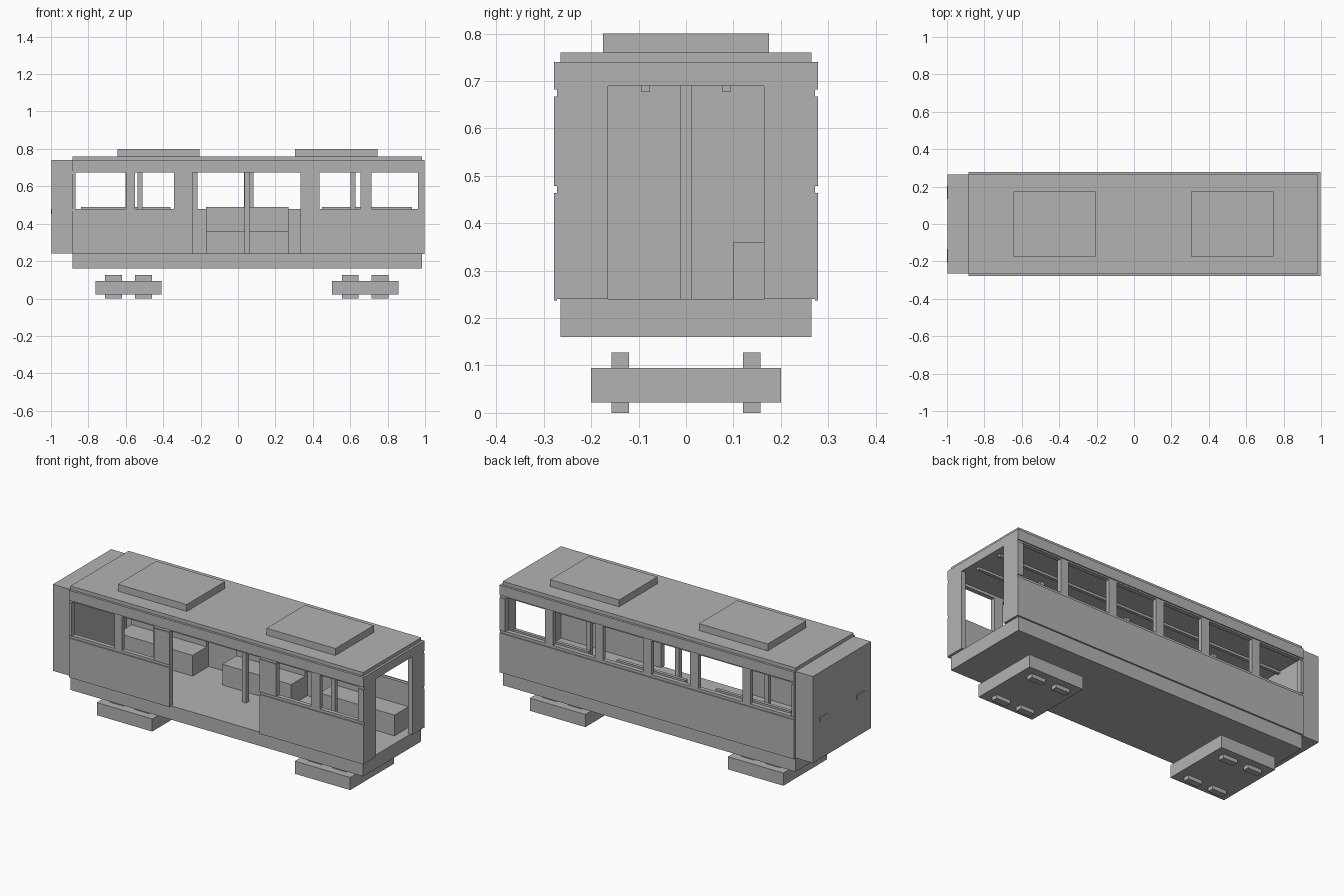
import bpy
import bmesh

old = bpy.data.objects.get("Cube")
if old:
    bpy.data.objects.remove(old, do_unlink=True)

# Single painted grey
grey = bpy.data.materials.new("plain_grey")
grey.use_nodes = True
colour = (0.45, 0.45, 0.45, 1)
grey.diffuse_color = colour
grey.node_tree.nodes["Principled BSDF"].inputs["Base Color"].default_value = colour


def boxes(name, spans):
    """One object made of boxes, each given as x, y and z ranges."""
    bm = bmesh.new()
    for span in spans:
        cube = bmesh.ops.create_cube(bm, size=1)
        for v in cube["verts"]:
            for axis, (low, high) in enumerate(span):
                v.co[axis] = low if v.co[axis] < 0 else high
    mesh = bpy.data.meshes.new(name)
    bm.to_mesh(mesh)
    bm.free()
    mesh.materials.append(grey)
    obj = bpy.data.objects.new(name, mesh)
    bpy.context.collection.objects.link(obj)
    return obj


def around(c, half):
    return (c - half, c + half)


def side(sign, inner, outer):
    return tuple(sorted((sign * inner, sign * outer)))


# Main levels and lengths
REAR, FRONT, END = -0.885, 0.985, 0.998
FLOOR, SILL, HEAD, CEILING, EAVE, ROOF = 0.24, 0.479, 0.674, 0.69, 0.74, 0.76
INNER, SKIN, OUTER = 0.247, 0.272, 0.278
GROOVE = 0.015
DOOR = (-0.243, 0.333)

# Floor, roof and roof units
boxes("chassis_floor", [((REAR, FRONT), (-0.265, 0.265), (0.16, FLOOR))])
boxes("roof", [((REAR, FRONT), (-0.265, 0.265), (CEILING, ROOF))])
boxes("roof_units", [(around(c, 0.22), (-0.175, 0.175), (ROOF, 0.8))
                     for c in (-0.425, 0.525)])

# Closed cab with two lamps
boxes("cab", [((-0.996, REAR), (-0.265, 0.265), (FLOOR, EAVE))])
boxes("cab_lamps", [((-1.0, -0.99), side(s, 0.135, 0.205), (0.452, 0.48))
                    for s in (-1, 1)])


def wall(name, sign, lower, wide, narrow):
    """Side wall: panels below the sill, a header, and window pillars,
    with a shallow groove above and below the window band."""
    core, skin = side(sign, INNER, SKIN), side(sign, SKIN, OUTER)
    spans = [((REAR, END), core, (HEAD, EAVE)),
             ((REAR, END), skin, (HEAD + 0.008, EAVE))]
    for x in lower:
        spans += [(x, core, (FLOOR, SILL)), (x, skin, (FLOOR - 0.003, SILL - GROOVE))]
    for x in wide:
        spans += [(x, core, (SILL, HEAD)), (x, skin, (SILL, HEAD - 0.007))]
    for x in narrow:
        spans.append((x, core, (SILL, HEAD)))
    boxes(name, spans)


corners = [(REAR, -0.868), (0.962, END)]
wall("front_wall", -1, [(REAR, DOOR[0]), (DOOR[1], END)],
     corners + [(-0.343, DOOR[0]), (DOOR[1], 0.437)],
     [(-0.6, -0.552), (0.656, 0.714)])
wall("back_wall", 1, [(REAR, END)], corners,
     [around(c, 0.026) for c in (-0.576, -0.243, 0.057, 0.366, 0.685)])

# Open end frame
boxes("end_frame",
      [((0.972, END), side(s, 0.165, INNER), (FLOOR, EAVE)) for s in (-1, 1)]
      + [((0.972, END), (-INNER, INNER), (CEILING, EAVE))])

# Benches along the back wall
bench_spans = []
for x in ((-0.84, -0.36), (-0.17, 0.27), (0.45, 0.93)):
    bench_spans += [(x, (0.1, INNER), (FLOOR, 0.36)),
                    (x, (0.228, INNER), (0.36, 0.49))]
boxes("benches", bench_spans)

# Poles and overhead handrails
boxes("poles", [(around(c, 0.013), (-0.012, 0.012), (FLOOR, CEILING))
                for c in (-0.523, 0.048, 0.614)])
boxes("handrails", [((REAR, 0.96), around(s * 0.085, 0.009), (0.677, CEILING))
                    for s in (-1, 1)])

# Bogies with their wheels
for label, c in (("rear", -0.585), ("front", 0.68)):
    boxes(label + "_bogie", [(around(c, 0.177), (-0.2, 0.2), (0.022, 0.095))])
    boxes(label + "_wheels",
          [(around(c + dx, 0.045), side(s, 0.12, 0.157), (0, 0.127))
           for dx in (-0.08, 0.08) for s in (-1, 1)])
